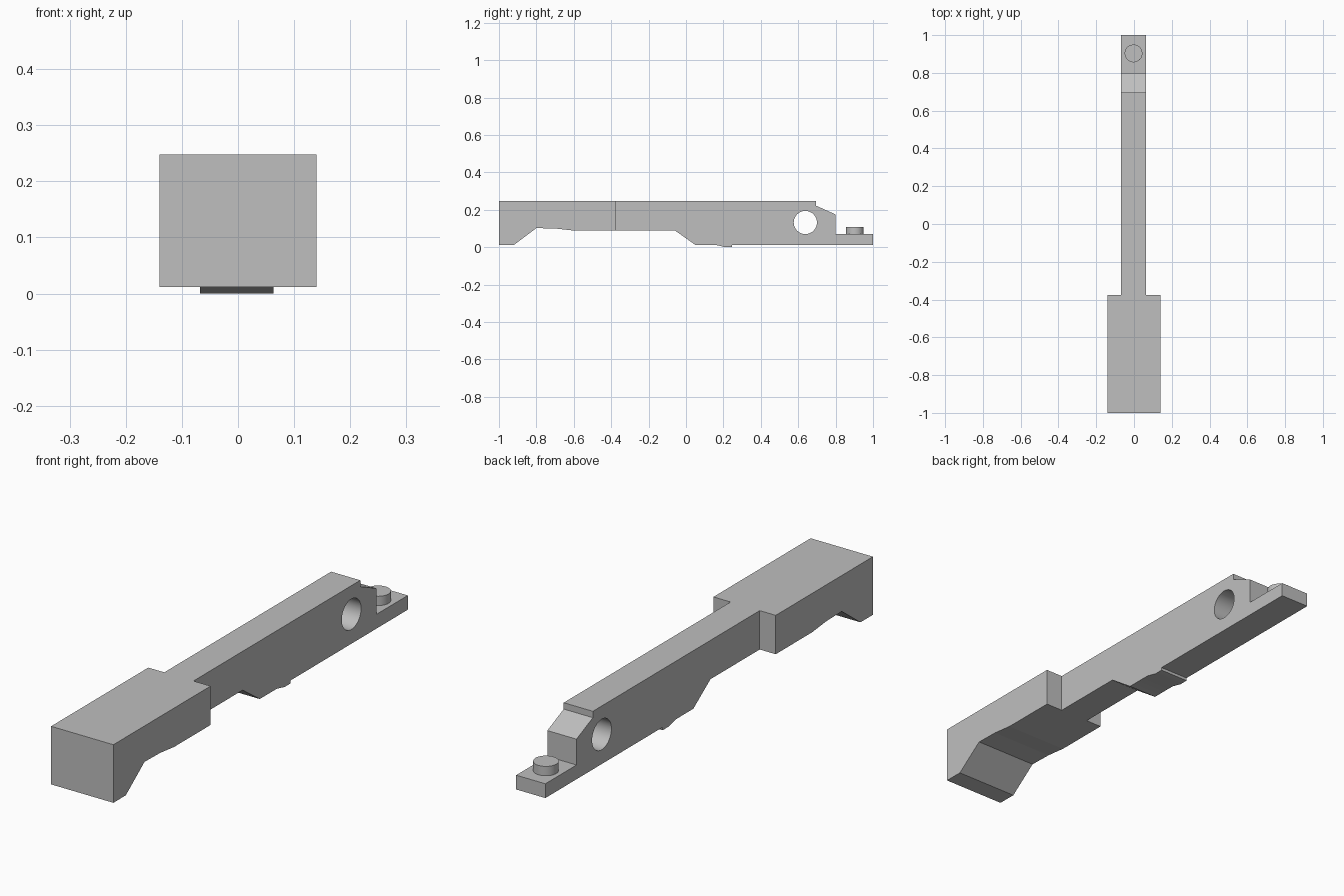
import bpy, bmesh, math

if "Cube" in bpy.data.objects:
    bpy.data.objects.remove(bpy.data.objects["Cube"])

grey = bpy.data.materials.new("light grey")
grey.diffuse_color = (0.52, 0.52, 0.52, 1)
grey.use_nodes = True
grey.node_tree.nodes["Principled BSDF"].inputs["Base Color"].default_value = grey.diffuse_color


def extrude_profile(name, points, x0, x1):
    """Solid from a side profile of (y, z) points, spanning x0 to x1."""
    bm = bmesh.new()
    face = bm.faces.new([bm.verts.new((x0, y, z)) for y, z in points])
    ext = bmesh.ops.extrude_face_region(bm, geom=[face])
    verts = [v for v in ext["geom"] if isinstance(v, bmesh.types.BMVert)]
    bmesh.ops.translate(bm, verts=verts, vec=(x1 - x0, 0, 0))
    bmesh.ops.recalc_face_normals(bm, faces=bm.faces)
    mesh = bpy.data.meshes.new(name)
    bm.to_mesh(mesh)
    bm.free()
    obj = bpy.data.objects.new(name, mesh)
    bpy.context.collection.objects.link(obj)
    mesh.materials.append(grey)
    return obj


def cylinder(name, radius, depth, loc, rot=(0, 0, 0)):
    bpy.ops.mesh.primitive_cylinder_add(vertices=48, radius=radius, depth=depth,
                                        location=loc, rotation=rot)
    obj = bpy.context.object
    obj.name = name
    obj.data.materials.append(grey)
    return obj


def smooth(obj):
    bpy.ops.object.select_all(action="DESELECT")
    obj.select_set(True)
    bpy.context.view_layer.objects.active = obj
    bpy.ops.object.shade_smooth_by_angle(angle=math.radians(30))


TOP, LOW, JOIN = 0.248, 0.012, -0.376

# Wide head with a hooked front lip
extrude_profile("head", [
    (-1, TOP), (-1, LOW), (-0.92, LOW), (-0.80, 0.102), (-0.70, 0.10),
    (-0.61, 0.09), (JOIN, 0.09), (JOIN, TOP)], -0.14, 0.14)

# Narrow arm with raised belly, small catch below and stepped tail
arm = extrude_profile("arm", [
    (JOIN, TOP), (JOIN, 0.09), (-0.06, 0.09), (0.05, LOW), (0.16, LOW),
    (0.21, 0.0), (0.247, 0.0), (0.247, LOW), (1, LOW), (1, 0.07), (0.80, 0.07),
    (0.80, 0.175), (0.695, 0.222), (0.695, TOP)], -0.068, 0.063)

# Pivot hole through the arm
cutter = cylinder("pivot_hole_cutter", 0.062, 0.5, (0, 0.638, 0.132),
                  (0, math.pi / 2, 0))
cut = arm.modifiers.new("pivot_hole", "BOOLEAN")
cut.operation, cut.solver, cut.object = "DIFFERENCE", "EXACT", cutter
bpy.context.view_layer.objects.active = arm
bpy.ops.object.modifier_apply(modifier=cut.name)
bpy.data.objects.remove(cutter)
smooth(arm)

# Round spring peg on the tail
smooth(cylinder("peg", 0.047, 0.05, (-0.0025, 0.903, 0.083)))
